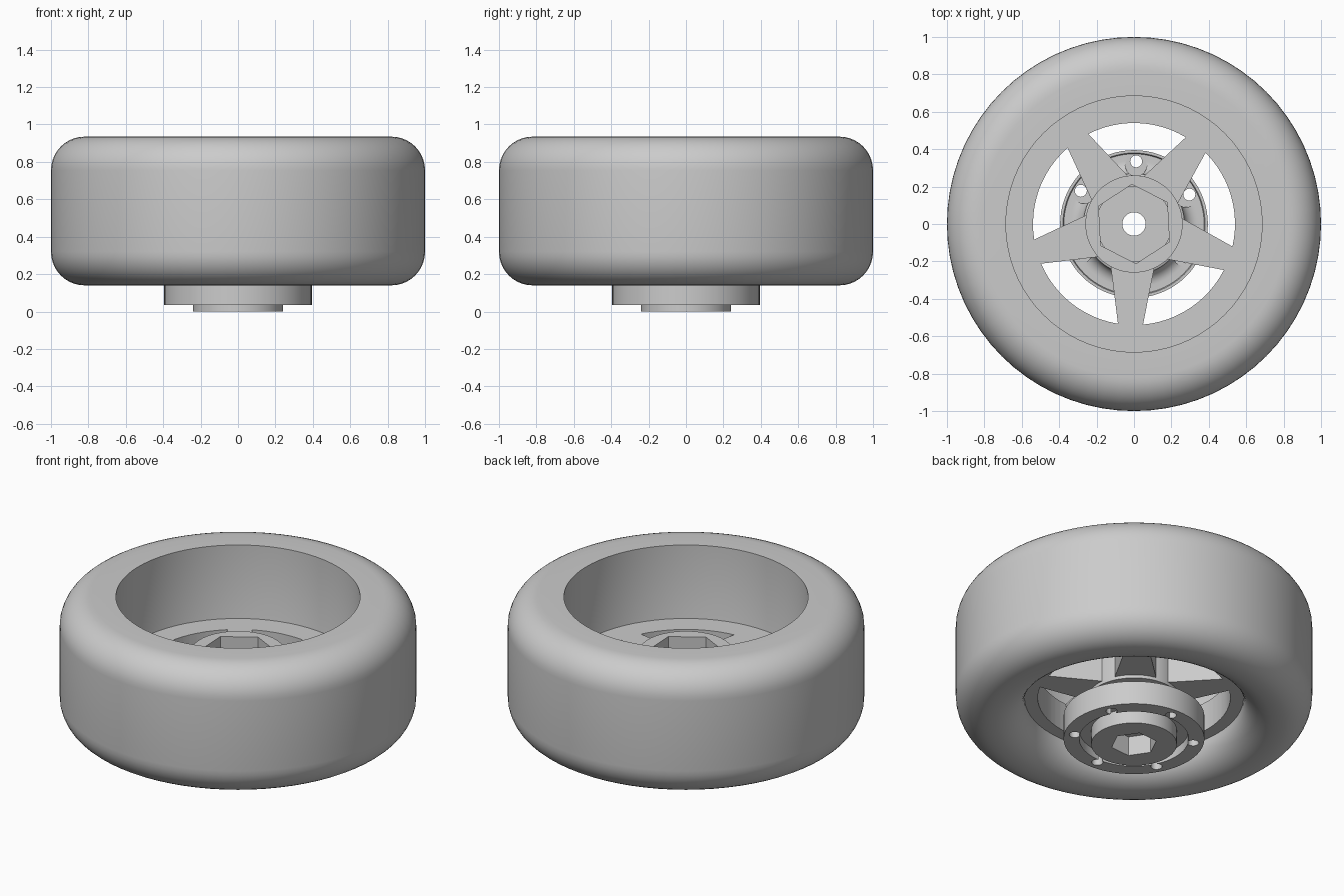
import bpy, bmesh
from math import sin, cos, pi, radians, asin

cube = bpy.data.objects.get("Cube")
if cube:
    bpy.data.objects.remove(cube, do_unlink=True)

grey = bpy.data.materials.new("plain_grey")
grey.use_nodes = True
GREY = (0.6, 0.6, 0.6, 1)
grey.diffuse_color = GREY
grey.node_tree.nodes["Principled BSDF"].inputs["Base Color"].default_value = GREY


def add_object(name, bm):
    bmesh.ops.recalc_face_normals(bm, faces=bm.faces)
    mesh = bpy.data.meshes.new(name)
    bm.to_mesh(mesh)
    bm.free()
    mesh.materials.append(grey)
    obj = bpy.data.objects.new(name, mesh)
    bpy.context.collection.objects.link(obj)
    return obj


def select(obj):
    bpy.ops.object.select_all(action='DESELECT')
    obj.select_set(True)
    bpy.context.view_layer.objects.active = obj


def lathe(name, profile, steps=72):
    """Revolve a closed (radius, height) outline about the z axis."""
    bm = bmesh.new()
    rings = []
    for i in range(steps):
        a = 2 * pi * i / steps
        rings.append([bm.verts.new((r * cos(a), r * sin(a), z)) for r, z in profile])
    n = len(profile)
    for i in range(steps):
        p, q = rings[i], rings[(i + 1) % steps]
        for j in range(n):
            k = (j + 1) % n
            bm.faces.new((p[j], q[j], q[k], p[k]))
    return add_object(name, bm)


def prism(bm, outline, low, high):
    """Upright prism over an (x, y) outline."""
    bottom = [bm.verts.new((x, y, low)) for x, y in outline]
    top = [bm.verts.new((x, y, high)) for x, y in outline]
    bm.faces.new(bottom[::-1])
    bm.faces.new(top)
    n = len(outline)
    for i in range(n):
        j = (i + 1) % n
        bm.faces.new((bottom[i], bottom[j], top[j], top[i]))


def polygon(radius, sides, turn=0, x=0, y=0):
    angles = [radians(turn) + 2 * pi * i / sides for i in range(sides)]
    return [(x + radius * cos(a), y + radius * sin(a)) for a in angles]


def arc(cx, cz, rx, rz, start, end, steps=10):
    angles = [radians(start + (end - start) * i / steps) for i in range(steps + 1)]
    return [(cx + rx * cos(a), cz + rz * sin(a)) for a in angles]


def cut(obj, bm):
    cutter = add_object("cutter", bm)
    cutter.hide_render = True
    mod = obj.modifiers.new("cut", 'BOOLEAN')
    mod.operation = 'DIFFERENCE'
    mod.solver = 'EXACT'
    mod.object = cutter
    select(obj)
    bpy.ops.object.modifier_apply(modifier=mod.name)
    bpy.data.objects.remove(cutter, do_unlink=True)


# Tyre with rounded shoulders, a deep straight well and a flared underside
tyre = lathe("tyre", [(0.685, 0.935)]
             + arc(0.82, 0.755, 0.18, 0.18, 90, 0)
             + arc(0.82, 0.32, 0.18, 0.18, 0, -90)
             + arc(0.8, 0.30, 0.186, 0.16, -90, -180)
             + [(0.65, 0.33), (0.685, 0.46)])

# Wheel disc, pierced by five windows that leave tapered spokes
disc = lathe("spoked_disc", [(0.2, 0.30), (0.69, 0.30), (0.69, 0.48), (0.2, 0.48)])
windows = bmesh.new()
for i in range(5):
    middle = radians(88 + 72 * i)
    outline = []
    for radius, half, sign in ((0.54, 0.067, 1), (0.255, 0.117, -1)):
        spread = pi / 5 - asin(half / radius)
        for s in range(13):
            a = middle + sign * spread * (s / 6 - 1)
            outline.append((radius * cos(a), radius * sin(a)))
    prism(windows, outline, 0.2, 0.6)
cut(disc, windows)

# Hub: end boss, grooved bolt flange, filleted neck and upper barrel
hub = lathe("hub", [(0.062, 0), (0.24, 0), (0.24, 0.09), (0.307, 0.09),
                    (0.307, 0.035), (0.395, 0.035), (0.395, 0.18), (0.38, 0.18),
                    (0.375, 0.165)]
            + arc(0.34, 0.235, 0.07, 0.07, -90, -180, 8)
            + [(0.22, 0.255), (0.22, 0.28), (0.26, 0.28), (0.26, 0.60), (0.062, 0.60)])

# Bolt head pockets, then bolt holes
pockets, holes = bmesh.new(), bmesh.new()
for i in range(6):
    a = radians(28 + 60 * i)
    prism(pockets, polygon(0.058, 24, 0, 0.315 * cos(a), 0.315 * sin(a)), 0.16, 0.265)
    prism(holes, polygon(0.032, 20, 0, 0.335 * cos(a), 0.335 * sin(a)), -0.1, 0.25)
cut(hub, pockets)
cut(hub, holes)

# Hexagonal sockets at both ends of the hub
sockets = bmesh.new()
prism(sockets, polygon(0.212, 6, 33), 0.45, 0.7)
prism(sockets, polygon(0.13, 6, 4), -0.1, 0.12)
cut(hub, sockets)

for obj in (tyre, disc, hub):
    select(obj)
    bpy.ops.object.shade_smooth_by_angle(angle=radians(30))
